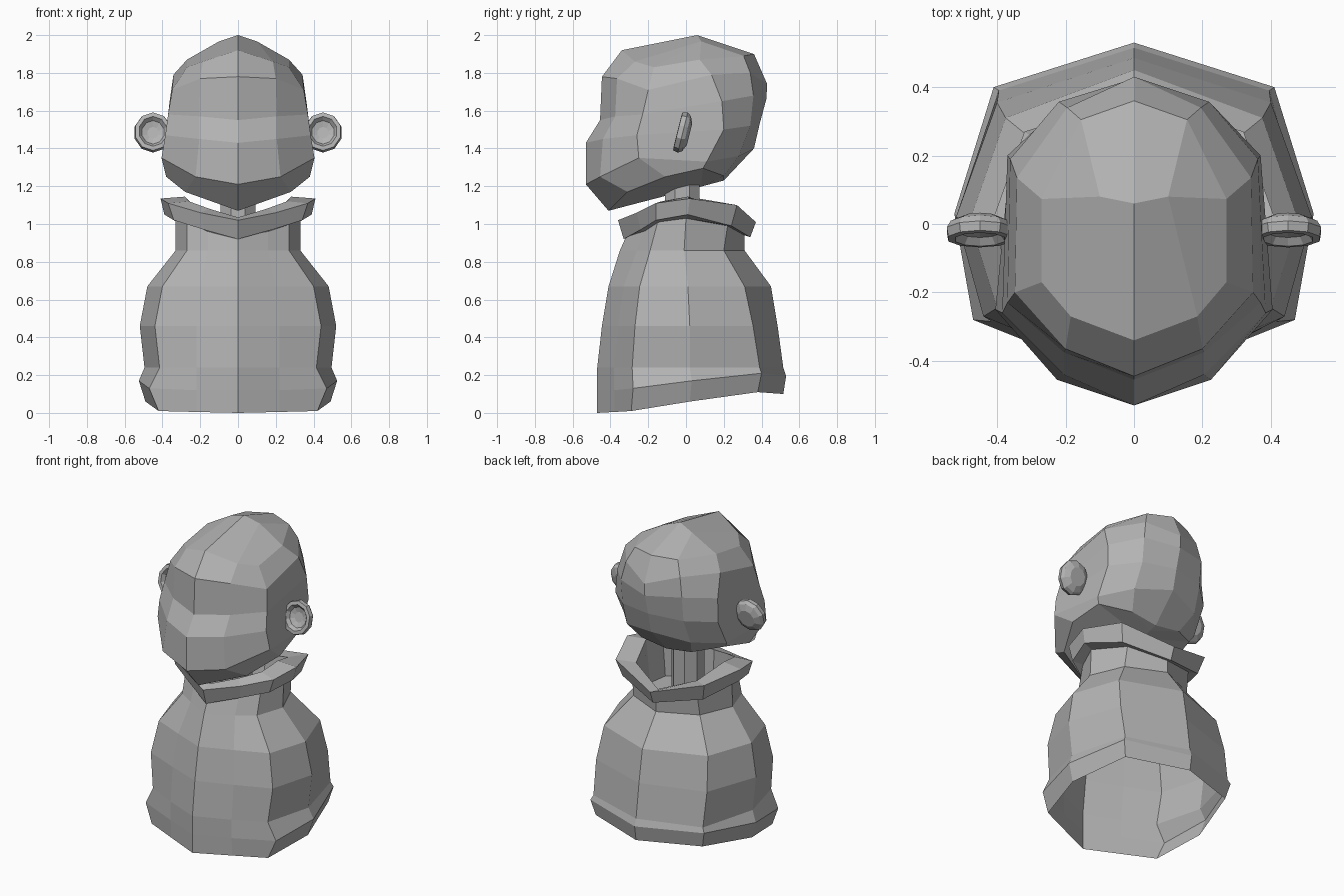
import bpy, bmesh, math
from mathutils import Matrix, Vector

grey = bpy.data.materials.new("plain grey")
grey.diffuse_color = (0.45, 0.45, 0.45, 1)


def finish(name, bm):
    bmesh.ops.remove_doubles(bm, verts=bm.verts, dist=0.0005)
    bmesh.ops.recalc_face_normals(bm, faces=bm.faces)
    me = bpy.data.meshes.new(name)
    bm.to_mesh(me)
    bm.free()
    me.materials.append(grey)
    ob = bpy.data.objects.new(name, me)
    bpy.context.collection.objects.link(ob)
    return ob


def loft(bm, rings, cap_first=False, cap_last=False):
    """Join closed rings of equal length with quads."""
    loops = [[bm.verts.new(p) for p in r] for r in rings]
    n = len(loops[0])
    for a, b in zip(loops, loops[1:]):
        for i in range(n):
            j = (i + 1) % n
            bm.faces.new((a[i], a[j], b[j], b[i]))
    if cap_first:
        bm.faces.new(loops[0])
    if cap_last:
        bm.faces.new(loops[-1])


def ring(xs, ys, zs):
    """Half ring from front centre to back centre, mirrored into a full ring."""
    half = list(zip(xs, ys, zs))
    return half + [(-x, y, z) for x, y, z in half[-2:0:-1]]


def circle(n):
    return [(math.cos(math.tau * (i + .5) / n), math.sin(math.tau * (i + .5) / n)) for i in range(n)]


# Head: faceted rings from a keel under the jaw up to a short crown ridge
bm = bmesh.new()
loft(bm, [
    ring((0,) * 6, (-.41, -.30, -.10, .08, .15, .20), (1.07, 1.099, 1.151, 1.198, 1.217, 1.23)),
    ring((0, .28, .38, .35, .18, 0), (-.41, -.31, -.11, .09, .20, .20), (1.07, 1.17, 1.25, 1.295, 1.255, 1.23)),
    ring((0, .225, .405, .37, .23, 0), (-.53, -.455, -.25, .11, .28, .36), (1.21, 1.25, 1.35, 1.33, 1.36, 1.40)),
    ring((0, .205, .385, .37, .22, 0), (-.53, -.44, -.26, .20, .34, .39), (1.43, 1.45, 1.47, 1.50, 1.52, 1.53)),
    ring((0, .205, .37, .362, .22, 0), (-.455, -.375, -.23, .19, .357, .425), (1.55, 1.57, 1.58, 1.65, 1.68, 1.66)),
    ring((0, .20, .348, .342, .195, 0), (-.445, -.365, -.20, .135, .34, .43), (1.78, 1.77, 1.71, 1.79, 1.80, 1.74)),
    ring((0, .185, .27, .27, .155, 0), (-.34, -.27, -.17, .073, .305, .36), (1.92, 1.86, 1.83, 1.87, 1.89, 1.90)),
    ring((0, .10, .10, .10, .10, 0), (.06, .08, .08, .08, .08, .06), (2.0, 1.967, 1.967, 1.967, 1.967, 2.0)),
])
finish("head", bm)

# Body: open-bottomed shell, flat front halves meeting at a crease, hem band at the sides and back
bm = bmesh.new()
loft(bm, [
    ring((0, .22, .42, .49, .385, 0), (-.47, -.376, -.29, .02, .38, .515), (0, .005, .01, .06, .11, .10)),
    ring((0, .22, .47, .525, .41, 0), (-.47, -.38, -.28, .03, .40, .53), (.12, .12, .13, .17, .21, .195)),
    ring((0, .22, .415, .495, .395, 0), (-.47, -.38, -.285, .02, .39, .515), (.24,) * 6),
    ring((0, .22, .44, .52, .40, 0), (-.445, -.36, -.27, .02, .355, .485), (.46,) * 6),
    ring((0, .20, .40, .48, .375, 0), (-.41, -.33, -.245, .01, .31, .45), (.67,) * 6),
    ring((0, .16, .27, .33, .24, 0), (-.35, -.26, -.19, -.01, .20, .31), (.86,) * 6),
    ring((0, .16, .27, .33, .235, 0), (-.31, -.22, -.15, 0, .22, .31), (.95, .97, 1.01, 1.03, .99, .95)),
])
finish("body", bm)

# Collar: flared band, pointed at the front, with a broad top and a funnel inside
bm = bmesh.new()
loft(bm, [
    ring((0, .16, .27, .33, .235, 0), (-.31, -.22, -.14, 0, .22, .31), (.93, .96, 1.01, 1.03, .99, .94)),
    ring((0, .18, .34, .39, .29, 0), (-.33, -.24, -.16, .01, .24, .34), (.92, .97, 1.02, 1.05, .99, .93)),
    ring((0, .20, .37, .41, .32, 0), (-.36, -.26, -.16, .02, .27, .37), (1.02, 1.06, 1.11, 1.135, 1.10, 1.01)),
    ring((0, .15, .26, .28, .22, 0), (-.29, -.21, -.13, .01, .20, .29), (1.035, 1.08, 1.12, 1.145, 1.08, 1.0)),
    ring((0, .14, .24, .26, .18, 0), (-.28, -.20, -.13, 0, .17, .26), (.86,) * 6),
], cap_last=True)
finish("collar", bm)

# Neck: eight-sided post between collar and head
bm = bmesh.new()
loft(bm, [[(.1 * c, -.02 + .1 * s, z) for c, s in circle(8)] for z in (.84, 1.24)], True, True)
finish("neck", bm)

# Ears: dished discs facing forward, leaning back at the top
for side, name in ((1, "right_ear"), (-1, "left_ear")):
    bm = bmesh.new()
    place = Matrix.Translation((side * .45, -.022, 1.485)) @ Matrix.Rotation(math.radians(-14), 4, 'X')
    profile = [(.055, .042), (.09, .025), (.102, .005), (.097, -.022), (.076, -.024), (.06, -.002), (.03, .008)]
    loft(bm, [[place @ Vector((side * r * c, y, r * s * 1.07)) for c, s in circle(10)] for r, y in profile], True, True)
    finish(name, bm)
